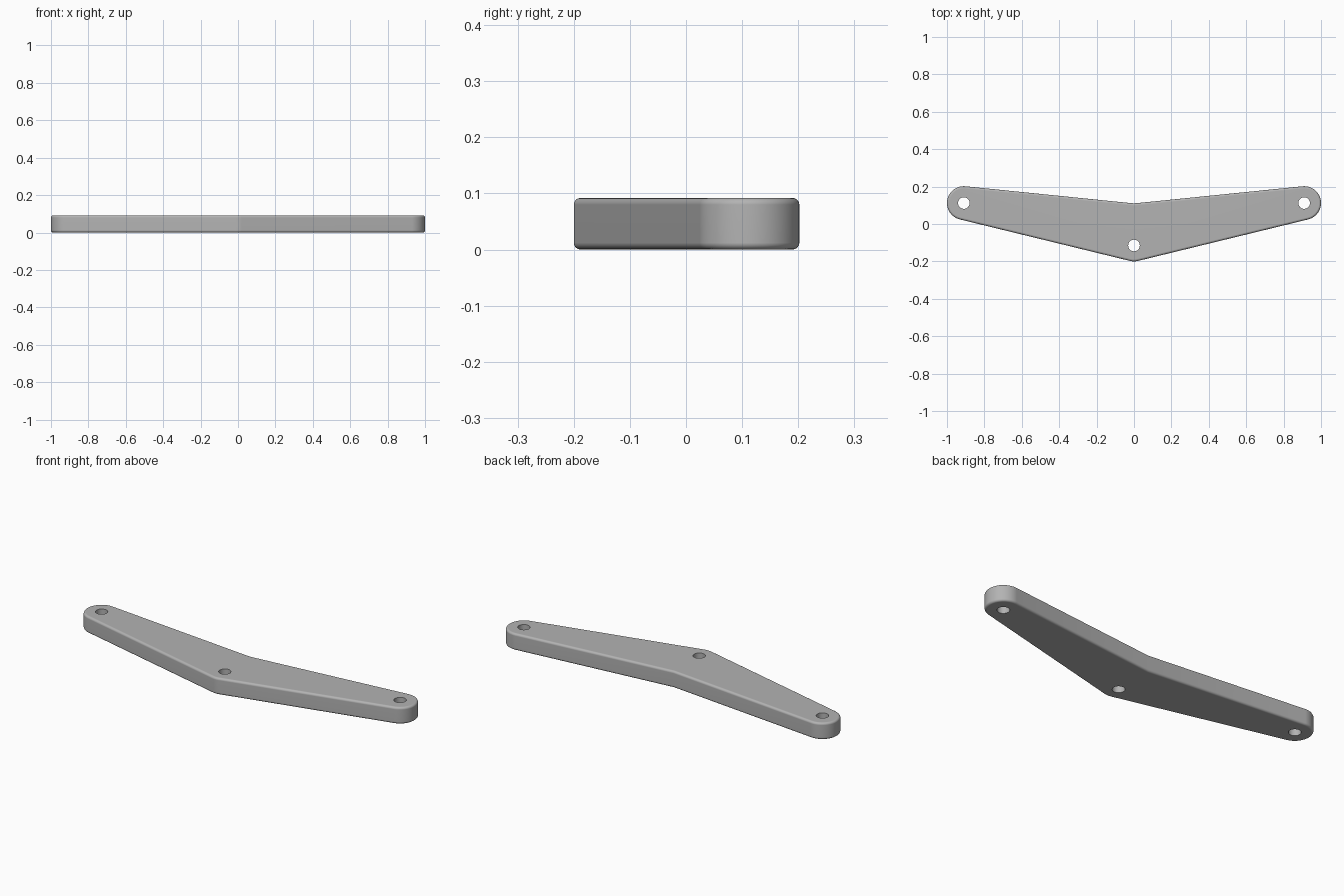
import bpy
import bmesh
from math import atan2, asin, hypot, pi, cos, sin, radians
from mathutils import Matrix

cube = bpy.data.objects.get("Cube")
if cube:
    bpy.data.objects.remove(cube, do_unlink=True)

THICK = 0.092
END_X, END_Y, END_R = 0.91, 0.112, 0.09
MID_Y, MID_R = -0.115, 0.085
NOTCH_Y = 0.11
HOLE_R = 0.031


def arc(cx, cy, r, a0, a1, n):
    return [(cx + r * cos(a0 + (a1 - a0) * i / n), cy + r * sin(a0 + (a1 - a0) * i / n))
            for i in range(n + 1)]


grey = bpy.data.materials.new("satin grey")
grey.use_nodes = True
colour = (0.45, 0.45, 0.45, 1)
grey.diffuse_color = colour
grey.node_tree.nodes["Principled BSDF"].inputs["Base Color"].default_value = colour

# Outline: rounded ends joined by tangent lines to the rounded middle and notch
dx, dy = END_X, END_Y - MID_Y
low = atan2(dy, dx) - pi / 2 - asin((END_R - MID_R) / hypot(dx, dy))
notch_dir = atan2(END_Y - NOTCH_Y, END_X)
high = pi / 2 + notch_dir + asin(END_R / hypot(END_X, END_Y - NOTCH_Y))
right_end = arc(END_X, END_Y, END_R, low, high, 28)
left_end = [(-x, y) for x, y in reversed(right_end)]
middle = arc(0, MID_Y, MID_R, -pi - low, low, 8)
outline = middle + right_end + [(0, NOTCH_Y)] + left_end

# Plate body
bm = bmesh.new()
base = bm.faces.new([bm.verts.new((x, y, 0)) for x, y in outline])
top = bmesh.ops.extrude_face_region(bm, geom=[base])["geom"]
bmesh.ops.translate(bm, vec=(0, 0, THICK),
                    verts=[v for v in top if isinstance(v, bmesh.types.BMVert)])
bmesh.ops.recalc_face_normals(bm, faces=bm.faces)
mesh = bpy.data.meshes.new("bracket_plate")
bm.to_mesh(mesh)
bm.free()
mesh.materials.append(grey)
plate = bpy.data.objects.new("bracket_plate", mesh)
bpy.context.collection.objects.link(plate)

# Pin-hole cutters
bm = bmesh.new()
for x, y in ((-END_X, END_Y), (0, MID_Y), (END_X, END_Y)):
    bmesh.ops.create_cone(bm, cap_ends=True, segments=32, radius1=HOLE_R, radius2=HOLE_R,
                          depth=THICK * 3, matrix=Matrix.Translation((x, y, THICK / 2)))
cut_mesh = bpy.data.meshes.new("hole_cutter")
bm.to_mesh(cut_mesh)
bm.free()
cut_mesh.materials.append(grey)
cutter = bpy.data.objects.new("hole_cutter", cut_mesh)
cutter.hide_render = True
bpy.context.collection.objects.link(cutter)

# Rounded rims, then the holes
bevel = plate.modifiers.new("rim", "BEVEL")
bevel.width = 0.012
bevel.segments = 4
bevel.limit_method = "ANGLE"
bevel.angle_limit = radians(60)
holes = plate.modifiers.new("holes", "BOOLEAN")
holes.object = cutter
holes.solver = "EXACT"

bpy.ops.object.select_all(action="DESELECT")
plate.select_set(True)
bpy.context.view_layer.objects.active = plate
for name in ("rim", "holes"):
    bpy.ops.object.modifier_apply(modifier=name)
bpy.data.objects.remove(cutter, do_unlink=True)

# Smooth sides with flat broad faces
bpy.ops.object.shade_smooth_by_angle(angle=radians(35))
normals = plate.modifiers.new("flat_faces", "WEIGHTED_NORMAL")
normals.keep_sharp = True
